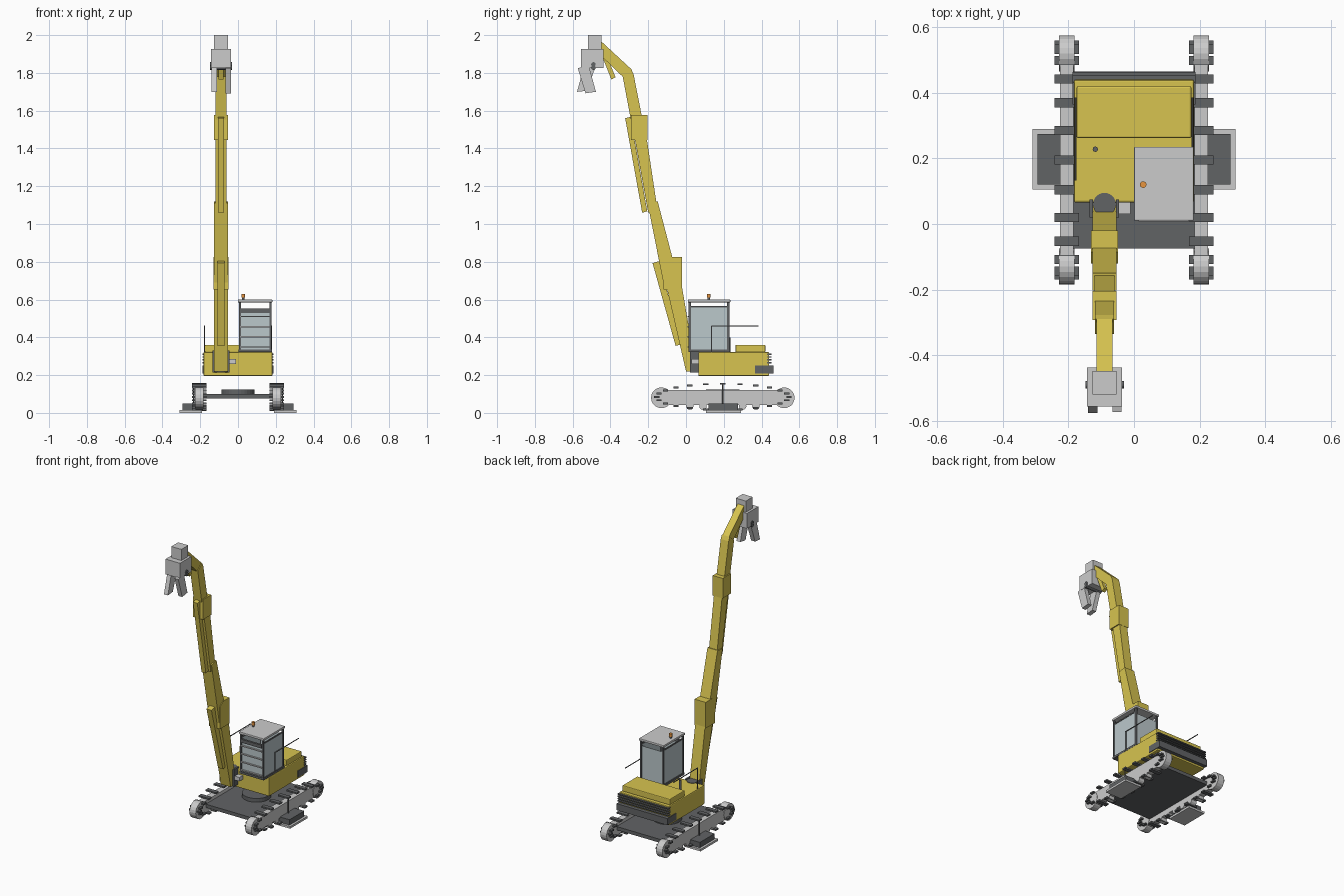
import bpy, bmesh, math
from mathutils import Vector


def mat(name, c):
    m = bpy.data.materials.new(name)
    m.diffuse_color = (*c, 1)
    return m


YEL = mat("yellow paint", (0.68, 0.55, 0.08))
DARK = mat("dark steel", (0.12, 0.125, 0.13))
LIGHT = mat("light steel", (0.55, 0.56, 0.57))
GLASS = mat("pale glass", (0.5, 0.58, 0.6))
ORANGE = mat("orange", (0.8, 0.3, 0.05))


def finish(name, bm, m, bevel=0):
    bmesh.ops.recalc_face_normals(bm, faces=bm.faces)
    me = bpy.data.meshes.new(name)
    bm.to_mesh(me)
    bm.free()
    me.materials.append(m)
    ob = bpy.data.objects.new(name, me)
    bpy.context.collection.objects.link(ob)
    if bevel:
        b = ob.modifiers.new("bevel", 'BEVEL')
        b.width, b.segments = bevel, 2
    return ob


def prism(name, pts, x0, x1, m, bevel=0):
    """Side profile of (y, z) points, extruded along x."""
    bm = bmesh.new()
    f = bm.faces.new([bm.verts.new((x0, y, z)) for y, z in pts])
    r = bmesh.ops.extrude_face_region(bm, geom=[f])
    vs = [v for v in r["geom"] if isinstance(v, bmesh.types.BMVert)]
    bmesh.ops.translate(bm, verts=vs, vec=(x1 - x0, 0, 0))
    return finish(name, bm, m, bevel)


def box(name, x, y, z, m, bevel=0):
    pts = [(y[0], z[0]), (y[1], z[0]), (y[1], z[1]), (y[0], z[1])]
    return prism(name, pts, x[0], x[1], m, bevel)


def rod(name, p, q, r, m, sides=16):
    """Cylinder from p to q."""
    p, q = Vector(p), Vector(q)
    bm = bmesh.new()
    bmesh.ops.create_cone(bm, cap_ends=True, segments=sides, radius1=r, radius2=r, depth=(q - p).length)
    bm.transform((q - p).to_track_quat('Z', 'Y').to_matrix().to_4x4())
    bmesh.ops.translate(bm, verts=bm.verts, vec=(p + q) / 2)
    return finish(name, bm, m)


# Undercarriage, mirrored left and right
CY = 0.195
box("chassis_plate", (-0.185, 0.185), (-0.075, 0.465), (0.077, 0.1), DARK)
rod("turntable", (0, CY, 0.1), (0, CY, 0.125), 0.088, DARK, 32)
for s, side in ((-1, "left"), (1, "right")):
    tx = 0.205 * s
    box(f"{side}_track_frame", (tx - 0.02, tx + 0.02), (-0.13, 0.52), (0.042, 0.122), LIGHT)
    for i, y in enumerate((-0.13, 0.52)):
        rod(f"{side}_track_wheel_{i}", (tx - 0.023, y, 0.08), (tx + 0.023, y, 0.08), 0.055, LIGHT, 20)
    for i, y in enumerate((0.02, 0.09, 0.16, 0.23, 0.3, 0.37)):
        rod(f"{side}_roller_{i}", (tx - 0.02, y, 0.036), (tx + 0.02, y, 0.036), 0.02, LIGHT, 12)
    # Track pads follow a flat ellipse
    for i in range(24):
        a = math.tau * i / 24
        y, z = CY + 0.35 * math.sin(a), 0.085 + 0.069 * math.cos(a)
        box(f"{side}_track_pad_{i}", (tx - 0.038, tx + 0.038), (y - 0.014, y + 0.014), (z - 0.005, z + 0.005), DARK)
    # Stabiliser foot with its post
    box(f"{side}_foot_plate", sorted((0.19 * s, 0.31 * s)), (0.105, 0.29), (0, 0.014), LIGHT)
    box(f"{side}_foot_block", sorted((0.2 * s, 0.295 * s)), (0.12, 0.275), (0.014, 0.05), DARK)
    rod(f"{side}_foot_post", (0.234 * s, CY, 0.05), (0.234 * s, CY, 0.15), 0.004, DARK, 8)
    # Handrail
    rx = 0.178 * s
    rod(f"{side}_handrail_post", (rx, 0.135, 0.32), (rx, 0.135, 0.46), 0.003, DARK, 8)
    rod(f"{side}_handrail_bar", (rx, 0.132, 0.46), (rx, 0.385, 0.46), 0.003, DARK, 8)

# Upper body
box("body", (-0.183, 0.183), (0.065, 0.44), (0.195, 0.322), YEL, 0.006)
box("engine_hood", (-0.175, 0.175), (0.262, 0.42), (0.32, 0.36), YEL, 0.005)
box("counterweight", (-0.187, 0.187), (0.365, 0.464), (0.208, 0.252), DARK)
for i in range(4):
    z = 0.262 + 0.015 * i
    box(f"rear_grille_{i}", (-0.187, 0.187), (0.43, 0.453), (z, z + 0.007), DARK)
rod("exhaust", (-0.118, 0.228, 0.32), (-0.118, 0.228, 0.40), 0.008, DARK)
box("work_lamp", (-0.05, -0.01), (0.03, 0.068), (0.258, 0.284), LIGHT)

# Cab
box("cab_floor", (0.002, 0.18), (0.012, 0.232), (0.322, 0.336), DARK)
box("cab_roof", (0, 0.182), (0.01, 0.235), (0.585, 0.6), LIGHT, 0.003)
for x in (0.004, 0.166):
    for y in (0.014, 0.218):
        box("cab_post", (x, x + 0.012), (y, y + 0.012), (0.33, 0.588), DARK)
    box("cab_side_window", (x + 0.004, x + 0.008), (0.026, 0.218), (0.336, 0.557), GLASS)
    box("cab_side_rail", (x + 0.002, x + 0.01), (0.026, 0.218), (0.557, 0.565), DARK)
for y, n in ((0.019, "front"), (0.221, "rear")):
    box(f"cab_{n}_window", (0.016, 0.166), (y, y + 0.004), (0.336, 0.55), GLASS)
box("cab_visor", (0.016, 0.166), (0.012, 0.026), (0.53, 0.552), DARK)
for i in range(4):
    z = 0.345 + 0.054 * i
    box(f"cab_guard_bar_{i}", (0.014, 0.168), (0.008, 0.016), (z, z + 0.007), LIGHT)
rod("beacon_base", (0.028, 0.12, 0.6), (0.028, 0.12, 0.61), 0.007, DARK)
rod("beacon", (0.028, 0.12, 0.61), (0.028, 0.12, 0.63), 0.01, ORANGE)

# Boom mount
for x in (-0.135, -0.055):
    box("boom_bracket", (x, x + 0.01), (0.02, 0.075), (0.215, 0.33), DARK)
rod("boom_pivot", (-0.09, 0.06, 0.215), (-0.09, 0.06, 0.325), 0.035, DARK, 24)

# Boom sections: name, half width in x, side profile
BX = -0.09
sections = [
    ("boom_base", 0.036, [(0, 0.22), (0.055, 0.22), (-0.02, 0.66), (-0.03, 0.72), (-0.115, 0.72)]),
    ("lower_joint", 0.041, [(-0.12, 0.652), (-0.02, 0.652), (-0.02, 0.825), (-0.085, 0.825), (-0.12, 0.8)]),
    ("boom_middle", 0.037, [(-0.118, 0.68), (-0.04, 0.7), (-0.15, 1.12), (-0.203, 1.11)]),
    ("boom_upper", 0.03, [(-0.2, 1.06), (-0.15, 1.07), (-0.215, 1.5), (-0.28, 1.5)]),
    ("upper_joint", 0.037, [(-0.292, 1.445), (-0.205, 1.445), (-0.205, 1.578), (-0.292, 1.578)]),
    ("arm", 0.029, [(-0.282, 1.5), (-0.22, 1.5), (-0.278, 1.795), (-0.29, 1.82), (-0.335, 1.78)]),
    ("arm_tip", 0.024, [(-0.335, 1.78), (-0.28, 1.79), (-0.29, 1.82), (-0.45, 1.968), (-0.47, 1.91)]),
    ("lower_ram", 0.018, [(-0.055, 0.355), (-0.022, 0.363), (-0.143, 0.803), (-0.177, 0.793)]),
    ("upper_ram", 0.016, [(-0.232, 1.06), (-0.205, 1.067), (-0.294, 1.567), (-0.322, 1.56)]),
    ("tool_ram", 0.012, [(-0.395, 1.765), (-0.373, 1.777), (-0.435, 1.93), (-0.457, 1.92)]),
]
for name, w, pts in sections:
    prism(name, pts, BX - w, BX + w, YEL)

# Crusher tool
box("tool_mount", (-0.127, -0.053), (-0.52, -0.448), (1.92, 2.0), LIGHT)
box("tool_body", (-0.143, -0.037), (-0.557, -0.437), (1.825, 1.926), LIGHT)
for z in (1.828, 1.845):
    rod("tool_pin", (-0.148, -0.49, z), (-0.031, -0.49, z), 0.012, DARK)
prism("left_jaw", [(-0.54, 1.835), (-0.478, 1.835), (-0.525, 1.705), (-0.577, 1.7)], -0.141, -0.112, LIGHT)
prism("right_jaw", [(-0.573, 1.825), (-0.515, 1.84), (-0.477, 1.7), (-0.532, 1.692)], -0.066, -0.038, LIGHT)
